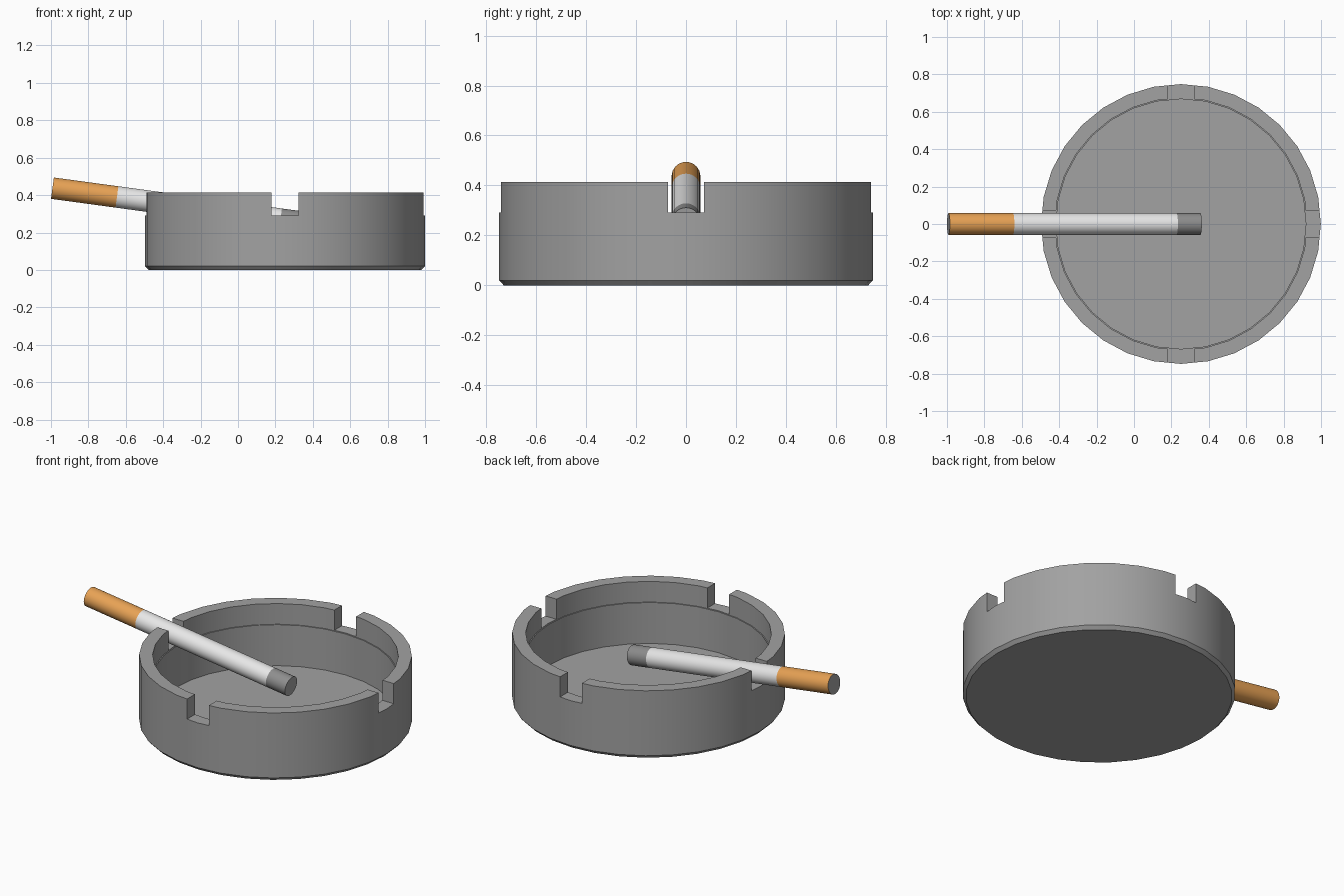
import bpy
import bmesh
from math import atan2, cos, pi, sin
from mathutils import Matrix, Vector

cube = bpy.data.objects.get("Cube")
if cube:
    bpy.data.objects.remove(cube, do_unlink=True)


def material(name, color):
    m = bpy.data.materials.new(name)
    m.use_nodes = True
    m.diffuse_color = (*color, 1)
    m.node_tree.nodes["Principled BSDF"].inputs["Base Color"].default_value = (*color, 1)
    return m


grey = material("grey", (0.36, 0.36, 0.36))
white = material("paper white", (0.8, 0.8, 0.8))
orange = material("filter orange", (0.8, 0.36, 0.09))
ash_grey = material("ash grey", (0.27, 0.27, 0.27))


def add_object(name, bm, *mats):
    bmesh.ops.recalc_face_normals(bm, faces=bm.faces)
    mesh = bpy.data.meshes.new(name)
    bm.to_mesh(mesh)
    bm.free()
    for m in mats:
        mesh.materials.append(m)
    ob = bpy.data.objects.new(name, mesh)
    bpy.context.collection.objects.link(ob)
    return ob


def select_only(ob):
    bpy.ops.object.select_all(action='DESELECT')
    ob.select_set(True)
    bpy.context.view_layer.objects.active = ob


def smooth(ob):
    select_only(ob)
    bpy.ops.object.shade_smooth_by_angle(angle=pi / 6)


def lathe(profile, sides):
    """Revolve (radius, height) points and close both ends with flat discs."""
    bm = bmesh.new()
    rings = [[bm.verts.new((r * cos(2 * pi * i / sides), r * sin(2 * pi * i / sides), z))
              for i in range(sides)] for r, z in profile]
    for a, b in zip(rings, rings[1:]):
        for i in range(sides):
            j = (i + 1) % sides
            bm.faces.new((a[i], a[j], b[j], b[i]))
    bm.faces.new(rings[0])
    bm.faces.new(rings[-1])
    return bm


# Round tray with a bevelled foot and a small ledge inside
TRAY_X = 0.251
profile = [(0.73, 0), (0.748, 0.02), (0.748, 0.413), (0.674, 0.413),
           (0.674, 0.288), (0.668, 0.288), (0.668, 0.04)]
bm = lathe(profile, 32)
bmesh.ops.translate(bm, verts=bm.verts, vec=(TRAY_X, 0, 0))
tray = add_object("tray", bm, grey)

# Four rim notches, cut by two crossing bars
for size in ((2, 0.146, 0.3), (0.146, 2, 0.3)):
    bm = bmesh.new()
    bmesh.ops.create_cube(bm, size=1)
    bmesh.ops.scale(bm, verts=bm.verts, vec=size)
    bmesh.ops.translate(bm, verts=bm.verts, vec=(TRAY_X, 0, 0.291 + size[2] / 2))
    cutter = add_object("notch_cutter", bm, grey)
    cutter.hide_render = True
    mod = tray.modifiers.new("notch", 'BOOLEAN')
    mod.operation = 'DIFFERENCE'
    mod.solver = 'EXACT'
    mod.object = cutter
    select_only(tray)
    bpy.ops.object.modifier_apply(modifier=mod.name)
    bpy.data.objects.remove(cutter, do_unlink=True)
smooth(tray)

# Cigarette resting in the left-hand notch, tilted down into the tray
start, end = Vector((-0.992, 0, 0.437)), Vector((0.355, 0, 0.254))
axis = end - start
place = Matrix.Translation(start) @ Matrix.Rotation(atan2(axis.x, axis.z), 4, 'Y')
parts = [("filter", 0, 0.256, orange), ("paper", 0.256, 0.905, white),
         ("ash_tip", 0.905, 1, ash_grey)]
for name, t0, t1, mat in parts:
    bm = lathe([(0.0575, t0 * axis.length), (0.0575, t1 * axis.length)], 32)
    for f in bm.faces:
        f.material_index = int(len(f.verts) > 4)
    bm.transform(place)
    smooth(add_object(name, bm, mat, grey))
